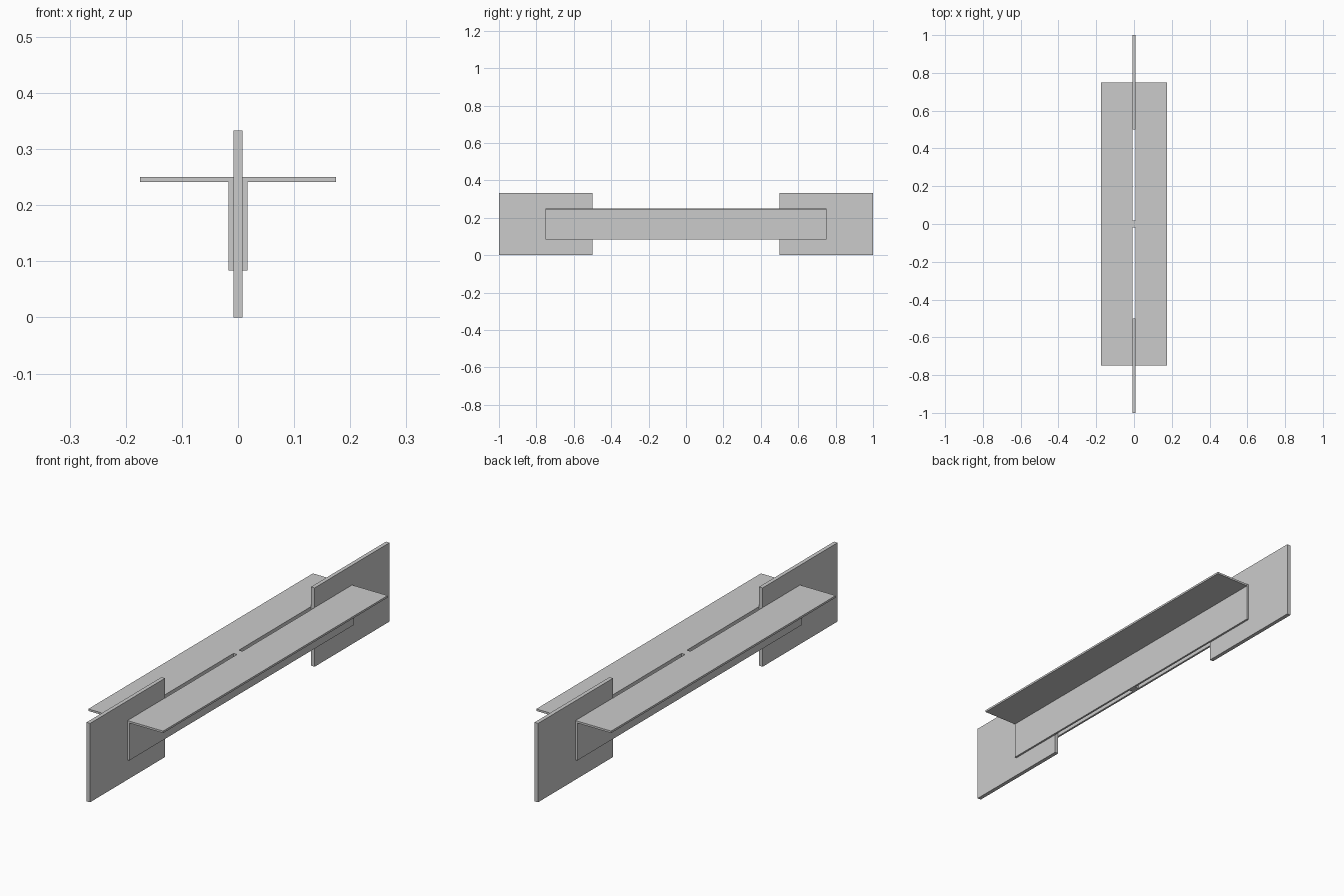
import bpy, bmesh

if "Cube" in bpy.data.objects:
    bpy.data.objects.remove(bpy.data.objects["Cube"])

T = 1 / 120          # steel thickness of the angles, half the plate thickness
LEG = 1 / 6          # leg length of each angle
TOP = 0.25           # top of the angles


def extrude_profile(name, points, y0, y1):
    """Extrude an x-z profile along y."""
    bm = bmesh.new()
    face = bm.faces.new([bm.verts.new((x, y0, z)) for x, z in points])
    res = bmesh.ops.extrude_face_region(bm, geom=[face])
    verts = [g for g in res["geom"] if isinstance(g, bmesh.types.BMVert)]
    bmesh.ops.translate(bm, vec=(0, y1 - y0, 0), verts=verts)
    bmesh.ops.recalc_face_normals(bm, faces=bm.faces)
    mesh = bpy.data.meshes.new(name)
    bm.to_mesh(mesh)
    bm.free()
    obj = bpy.data.objects.new(name, mesh)
    bpy.context.collection.objects.link(obj)
    return obj


def plate(name, z0, z1, y0, y1):
    return extrude_profile(name, [(-T, z0), (T, z0), (T, z1), (-T, z1)], y0, y1)


# Gusset plates at both ends
plate("front_gusset_plate", 0, 1 / 3, -1, -0.5)
plate("back_gusset_plate", 0, 1 / 3, 0.5, 1)

# Back-to-back steel angles
for side, s in (("left", -1), ("right", 1)):
    section = [(T, TOP - LEG), (2 * T, TOP - LEG), (2 * T, TOP - T),
               (T + LEG, TOP - T), (T + LEG, TOP), (T, TOP)]
    extrude_profile(side + "_angle", [(s * x, z) for x, z in section], -0.75, 0.75)

# Packing plate between the angles at mid-length
plate("packing_plate", TOP - LEG, TOP, -0.018, 0.018)
